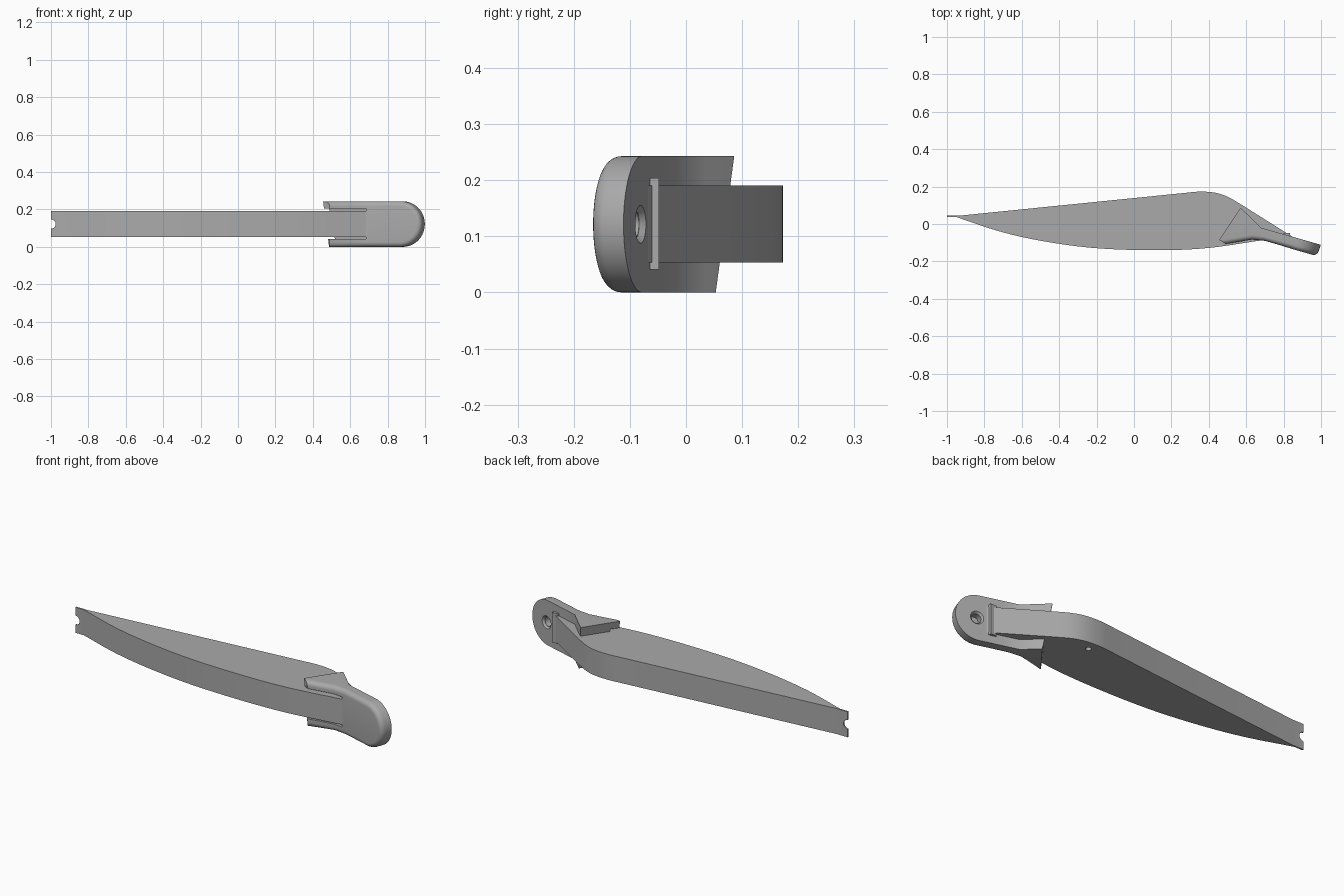
import bpy, bmesh
from math import pi, sin, cos
from mathutils import Vector, Matrix

if "Cube" in bpy.data.objects:
    bpy.data.objects.remove(bpy.data.objects["Cube"])

grey = bpy.data.materials.new("plain grey")
grey.use_nodes = True
colour = (0.4, 0.4, 0.4, 1)
grey.diffuse_color = colour
grey.node_tree.nodes["Principled BSDF"].inputs["Base Color"].default_value = colour


def finish(name, bm):
    bmesh.ops.remove_doubles(bm, verts=bm.verts, dist=0.0002)
    bmesh.ops.recalc_face_normals(bm, faces=bm.faces)
    mesh = bpy.data.meshes.new(name)
    bm.to_mesh(mesh)
    bm.free()
    obj = bpy.data.objects.new(name, mesh)
    bpy.context.collection.objects.link(obj)
    mesh.materials.append(grey)
    return obj


def activate(obj):
    bpy.ops.object.select_all(action='DESELECT')
    obj.select_set(True)
    bpy.context.view_layer.objects.active = obj


def cut(obj, bm):
    """Subtract a temporary solid from an object."""
    cutter = finish("cutter", bm)
    cutter.hide_render = True
    mod = obj.modifiers.new("cut", 'BOOLEAN')
    mod.operation, mod.solver, mod.object = 'DIFFERENCE', 'EXACT', cutter
    activate(obj)
    bpy.ops.object.modifier_apply(modifier=mod.name)
    bpy.data.objects.remove(cutter)


def cone(centre, axis, r1, r2, depth):
    bm = bmesh.new()
    turn = Vector(axis).to_track_quat('Z', 'Y').to_matrix().to_4x4()
    bmesh.ops.create_cone(bm, cap_ends=True, segments=32, radius1=r1, radius2=r2,
                          depth=depth, matrix=Matrix.Translation(centre) @ turn)
    return bm


def box(lo, hi):
    bm = bmesh.new()
    lo, hi = Vector(lo), Vector(hi)
    bmesh.ops.create_cube(bm, size=1, matrix=Matrix.Translation((lo + hi) / 2)
                          @ Matrix.Diagonal((*(hi - lo), 1)))
    return bm


def spline(points, steps=5):
    """Smooth curve through the points."""
    p = [Vector(q) for q in points]
    p = [2 * p[0] - p[1]] + p + [2 * p[-1] - p[-2]]
    out = []
    for a, b, c, d in zip(p, p[1:], p[2:], p[3:]):
        for i in range(steps):
            t = i / steps
            out.append(0.5 * (2 * b + (c - a) * t + (2 * a - 5 * b + 4 * c - d) * t * t
                              + (3 * b - a - 3 * c + d) * t ** 3))
    return out + [p[-2]]


# Blade: a curved outline extruded upward
MID = 0.1215
front = spline([(-0.95, 0.037), (-0.7, -0.045), (-0.45, -0.098), (-0.18, -0.131),
                (0.14, -0.14), (0.4, -0.128), (0.68, -0.088), (0.85, -0.07)])
back = spline([(0.58, 0.1), (0.5, 0.146), (0.43, 0.168), (0.35, 0.173), (0.27, 0.166)])
outline = [Vector((-1, 0.037))] + front + back + [Vector((-0.93, 0.045)), Vector((-1, 0.045))]
bm = bmesh.new()
base = bm.faces.new([bm.verts.new((p.x, p.y, 0.053)) for p in outline])
top = bmesh.ops.extrude_face_region(bm, geom=[base])["geom"]
bmesh.ops.translate(bm, vec=(0, 0, 0.138), verts=[v for v in top if isinstance(v, bmesh.types.BMVert)])
blade = finish("blade", bm)
cut(blade, cone((-1, 0.04, MID), (0, 1, 0), 0.025, 0.025, 0.2))
cut(blade, cone((0.38, 0.12, 0.053), (0, 0, 1), 0.014, 0.014, 0.05))

# Bracket: lofted layers from the rounded front to the back, with a round end
R, FILLET = MID, 0.025
along = Vector((0.962, -0.275))
front_centre, back_centre = Vector((0.861, -0.138)), Vector((0.882, -0.078))
front_cols = [Vector(p) for p in ((0.49, -0.107), (0.63, -0.083), (0.70, -0.09), (0.78, -0.113))]
back_cols = [Vector(p) for p in ((0.57, 0.086), (0.625, 0.034), (0.68, -0.02), (0.77, -0.046))]
heel_top, heel_low, peak_low = Vector((0.455, -0.085)), Vector((0.487, -0.1)), Vector((0.605, 0.053))
arc = [i * pi / 32 for i in range(17)]


def layer(bm, depth, inset, is_back=False):
    """One outline of the bracket as a top row and a bottom row."""
    rows = ([], [])
    for row, sign in zip(rows, (1, -1)):
        for j, (f, b) in enumerate(zip(front_cols, back_cols)):
            p = b if is_back else f + (b - f).normalized() * depth
            if j == 0:
                heel = heel_top if sign > 0 else heel_low
                p = f.lerp(heel, depth / FILLET)
                if is_back:
                    p = b if sign > 0 else peak_low
            row.append(bm.verts.new((p.x, p.y, MID + sign * (R - inset))))
        c = back_centre if is_back else front_centre + (back_centre - front_centre).normalized() * depth
        for a in arc:
            p = c + along * (R - inset) * sin(a)
            row.append(bm.verts.new((p.x, p.y, MID + sign * (R - inset) * cos(a))))
    return rows


def strip(bm, a, b):
    for i in range(len(a) - 1):
        bm.faces.new((a[i], a[i + 1], b[i + 1], b[i]))


bm = bmesh.new()
layers = [layer(bm, FILLET * (1 - cos(a)), FILLET * (1 - sin(a)))
          for a in [i * pi / 12 for i in range(7)]]
layers.append(layer(bm, 0, 0, True))
for (t0, b0), (t1, b1) in zip(layers, layers[1:]):
    strip(bm, t0, t1)
    strip(bm, b0, b1)
    bm.faces.new((t0[0], t1[0], b1[0], b0[0]))
strip(bm, *layers[0])
strip(bm, *layers[-1])
bracket = finish("bracket", bm)

# Slot at the front of the bracket and the countersunk screw hole at its back
cut(bracket, box((0.4, -0.3, 0.041), (0.685, -0.05, 0.204)))
normal = Vector((0.275, 0.962, 0))
hole = Vector((0.892, -0.081, MID))
cut(bracket, cone(hole - normal * 0.012, normal, 0.024, 0.024, 0.06))
cut(bracket, cone(hole, normal, 0.026, 0.042, 0.02))

# Small locating bar where the blade meets the bracket
finish("locating_bar", box((0.8, -0.065, 0.041), (0.835, -0.048, 0.204)))

for obj in (blade, bracket):
    activate(obj)
    bpy.ops.object.shade_smooth_by_angle(angle=0.6)
